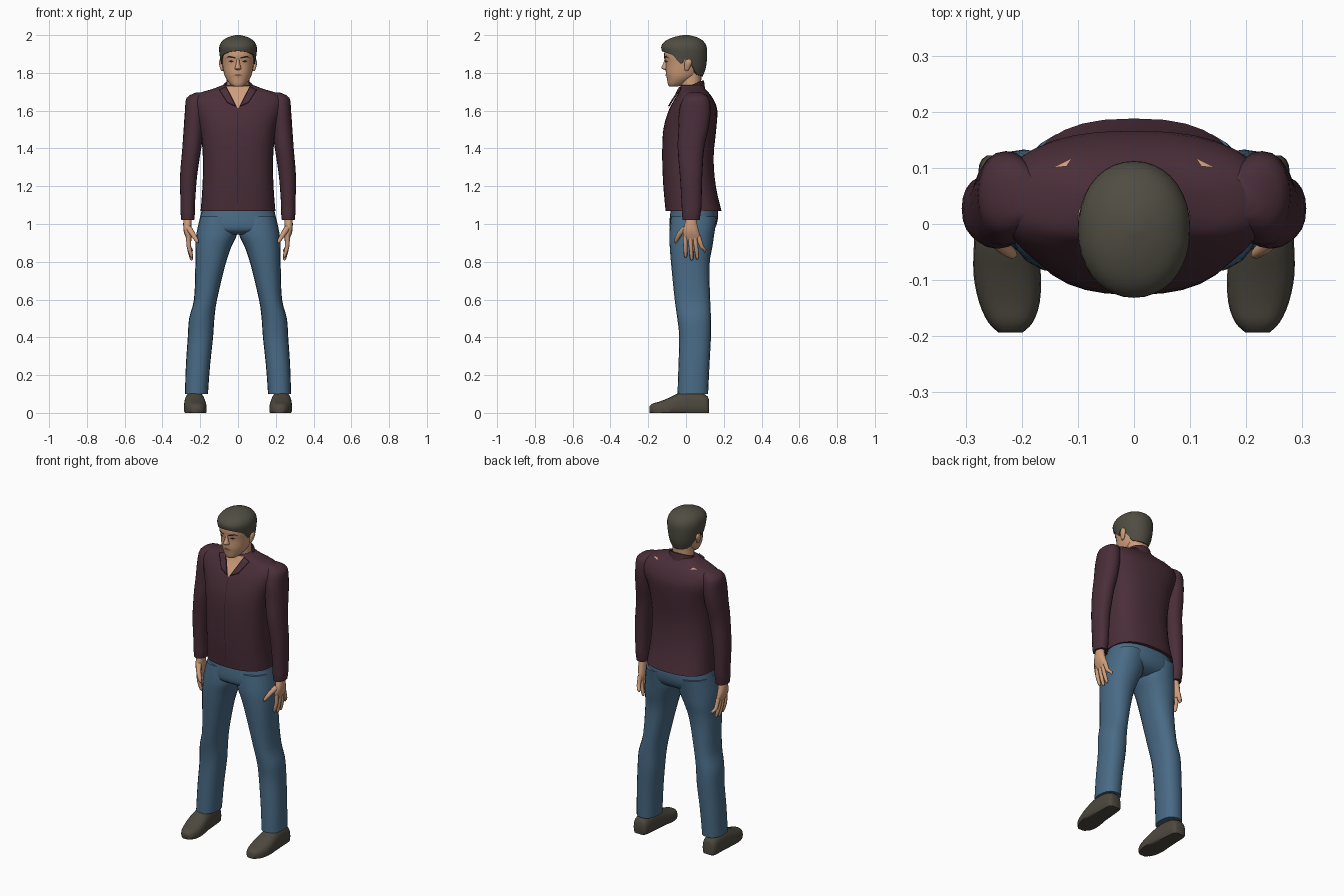
import bpy, bmesh, math
from mathutils import Vector
from mathutils.bvhtree import BVHTree

if "Cube" in bpy.data.objects:
    bpy.data.objects.remove(bpy.data.objects["Cube"])


def material(name, rgb):
    m = bpy.data.materials.new(name)
    m.use_nodes = True
    m.diffuse_color = (*rgb, 1)
    m.node_tree.nodes["Principled BSDF"].inputs["Base Color"].default_value = (*rgb, 1)
    return m


SHIRT = material("maroon cloth", (.068, .027, .04))
SEAM = material("dark seam", (.025, .01, .014))
JEANS = material("blue denim", (.066, .145, .235))
SKIN = material("skin", (.62, .34, .2))
HAIR = material("brown grey hair", (.08, .075, .055))
SHOE = material("dark leather", (.075, .066, .05))
DARK = material("eye brown", (.03, .016, .012))
LIPS = material("lips", (.3, .12, .085))


def finish(name, bm, mat, recalc=True):
    if recalc:
        bmesh.ops.recalc_face_normals(bm, faces=bm.faces)
    me = bpy.data.meshes.new(name)
    bm.to_mesh(me)
    bm.free()
    for p in me.polygons:
        p.use_smooth = True
    me.set_sharp_from_angle(angle=math.radians(55))
    me.materials.append(mat)
    ob = bpy.data.objects.new(name, me)
    bpy.context.collection.objects.link(ob)
    return ob


def spline(rows, steps=3):
    """Smooth curve through rows of numbers."""
    out = []
    last = len(rows) - 1
    for i in range(last):
        a, b, c, d = (rows[min(max(j, 0), last)] for j in (i - 1, i, i + 1, i + 2))
        for k in range(steps):
            t = k / steps
            out.append([q + .5 * t * (r - p + t * (2 * p - 5 * q + 4 * r - s + t * (3 * (q - r) + s - p)))
                        for p, q, r, s in zip(a, b, c, d)])
    return out + [list(rows[last])]


def skin_rings(bm, rings, cap=True):
    vs = [[bm.verts.new(p) for p in r] for r in rings]
    n = len(vs[0])
    for a, b in zip(vs, vs[1:]):
        for i in range(n):
            bm.faces.new((a[i], a[(i + 1) % n], b[(i + 1) % n], b[i]))
    if cap:
        bm.faces.new(vs[0])
        bm.faces.new(vs[-1])


def oval(n, power):
    for i in range(n):
        a = math.tau * i / n
        c, s = math.cos(a), math.sin(a)
        yield (math.copysign(abs(c) ** (2 / power), c), math.copysign(abs(s) ** (2 / power), s))


def loft(name, rows, mat, side=1, n=20, power=2.2, along_y=False):
    """Rows: height, centre x, half width, low and high edge of the other axis."""
    bm = bmesh.new()
    rings = []
    for t, cx, rx, lo, hi in spline(rows):
        ring = []
        for c, s in oval(n, power):
            u, v = side * (cx + rx * c), (lo + hi) / 2 + (hi - lo) / 2 * s
            ring.append((u, t, max(v, 0)) if along_y else (u, v, t))
        rings.append(ring)
    skin_rings(bm, rings)
    return finish(name, bm, mat)


def tube(bm, pts, radii, n=8):
    rows = spline([(*p, r) for p, r in zip(pts, radii)], 2)
    axis = (Vector(pts[-1]) - Vector(pts[0])).normalized()
    u = axis.orthogonal().normalized()
    v = axis.cross(u)
    skin_rings(bm, [[Vector(r[:3]) + r[3] * (u * c + v * s) for c, s in oval(n, 2)] for r in rows])


def patch(name, target, outline, mat, down=False, lift=.004, cuts=4, thick=0):
    """Thin plate laid on the target from the front, or from above."""
    src = bmesh.new()
    src.from_mesh(target.data)
    tree = BVHTree.FromBMesh(src)
    src.free()
    ray = Vector((0, 0, -1)) if down else Vector((0, 1, 0))
    bm = bmesh.new()
    bm.faces.new([bm.verts.new((u, v, 3) if down else (u, -1, v)) for u, v in outline])
    bmesh.ops.subdivide_edges(bm, edges=bm.edges[:], cuts=cuts, use_grid_fill=True)
    bmesh.ops.triangulate(bm, faces=bm.faces[:])
    for v in bm.verts:
        hit = tree.ray_cast(v.co, ray)[0]
        if hit:
            v.co = hit - ray * lift
    bm.normal_update()
    bmesh.ops.reverse_faces(bm, faces=[f for f in bm.faces if f.normal.dot(ray) > 0])
    ob = finish(name, bm, mat, False)
    if thick:
        mod = ob.modifiers.new("thickness", "SOLIDIFY")
        mod.thickness = thick
    return ob


# Shirt body
shirt = loft("shirt_body", [
    (1.07, 0, .198, -.108, .188), (1.2, 0, .188, -.12, .158), (1.35, 0, .186, -.126, .146),
    (1.5, 0, .2, -.12, .16), (1.6, 0, .232, -.092, .166), (1.655, 0, .243, -.064, .148),
    (1.69, 0, .212, -.042, .125), (1.715, 0, .135, -.034, .102), (1.735, 0, .082, -.026, .09)],
    SHIRT, n=32, power=2.5)

# Open neck, placket seam and torn holes
patch("open_neck", shirt, [(-.06, 1.727), (.06, 1.727), (.003, 1.615), (-.003, 1.615)], SKIN, lift=.006)
patch("placket_seam", shirt, [(-.002, 1.11), (.001, 1.11), (.001, 1.6), (-.002, 1.6)], SEAM, lift=.002, cuts=9)
for s, side in ((1, "left"), (-1, "right")):
    patch(side + "_shoulder_tear", shirt, [(s * .11, .118), (s * .12, .103), (s * .146, .1)],
          SKIN, down=True, lift=.005)
    patch(side + "_collar_flap", shirt,
          [(s * .064, 1.728), (s * .1, 1.712), (s * .055, 1.645), (s * .012, 1.625)],
          SHIRT, lift=.014, thick=.008)

# Collar band, high at the back and open at the front
bm = bmesh.new()
bands = []
for k, spread in ((0, 1.12), (1, 1), (1, .9), (0, .9)):
    band = []
    for i in range(25):
        a = math.radians(-52 + 284 * i / 24)
        top = 1.738 + .022 * math.sin(a)
        band.append(bm.verts.new((.076 * spread * math.cos(a), .033 + .062 * spread * math.sin(a),
                                  top if k else 1.705)))
    bands.append(band)
for a, b in zip(bands, bands[1:]):
    for i in range(24):
        bm.faces.new((a[i], a[i + 1], b[i + 1], b[i]))
finish("collar_band", bm, SHIRT)

# Neck and head
loft("neck", [(1.64, 0, .06, -.015, .075), (1.7, 0, .064, -.022, .08), (1.75, 0, .06, -.03, .08),
              (1.82, 0, .06, -.03, .085)], SKIN)
head = loft("head", [
    (1.728, 0, .022, -.088, -.045), (1.738, 0, .04, -.095, -.01), (1.77, 0, .064, -.101, .045),
    (1.8, 0, .075, -.107, .075), (1.85, 0, .084, -.108, .095), (1.9, 0, .09, -.116, .1),
    (1.95, 0, .083, -.1, .09), (1.98, 0, .05, -.05, .05)], SKIN, n=28, power=2.15)
loft("nose", [(1.815, 0, .009, -.108, -.09), (1.822, 0, .017, -.127, -.09), (1.832, 0, .015, -.13, -.09),
              (1.855, 0, .009, -.119, -.09), (1.885, 0, .008, -.113, -.09)], SKIN, n=10)

# Face details
patch("mouth", head, [(-.026, 1.787), (0, 1.781), (.026, 1.787), (.006, 1.795), (-.006, 1.795)], LIPS, lift=.003)
for s, side in ((1, "left"), (-1, "right")):
    patch(side + "_eye", head, [(s * .02, 1.86), (s * .035, 1.855), (s * .052, 1.861), (s * .036, 1.868)],
          DARK, lift=.003)
    patch(side + "_eyebrow", head, [(s * .014, 1.876), (s * .05, 1.882), (s * .066, 1.877), (s * .048, 1.891),
                                    (s * .014, 1.883)], DARK, lift=.004)
    loft(side + "_ear", [(1.81, .083, .005, -.005, .01), (1.825, .086, .009, -.008, .02),
                         (1.855, .09, .011, -.008, .032), (1.872, .09, .006, 0, .025)], SKIN, s, n=10)


# Hair shell with a shaped hairline
def lookup(table, x):
    for a, b in zip(table, table[1:]):
        if x <= b[0]:
            t = max(0, (x - a[0]) / (b[0] - a[0]))
            return [p + (q - p) * t for p, q in zip(a, b)]
    return table[-1]


hairline = [(-1, 1.915), (-.6, 1.897), (-.4, 1.88), (-.3, 1.842), (-.1, 1.85), (0, 1.872),
            (.25, 1.868), (.4, 1.82), (.65, 1.79), (1, 1.782)]
volume = spline([(1.78, .068, -.1, .088), (1.83, .086, -.115, .106), (1.9, .098, -.124, .112),
                 (1.94, .099, -.131, .109), (1.97, .083, -.108, .09), (1.99, .05, -.062, .055),
                 (2.0, .012, -.015, .014)], 5)
bm = bmesh.new()
rings = []
for k in range(-1, 15):
    ring = []
    for c, s in oval(36, 2.1):
        low = lookup(hairline, s)[1]
        t = max(k, 0) / 14
        z = low + (2.0 - low) * (1 - (1 - t) ** 1.6)
        _, rx, front, back = lookup(volume, z)
        shrink = .86 if k < 0 else 1
        ring.append((shrink * rx * c, (front + back) / 2 + shrink * (back - front) / 2 * s, z))
    rings.append(ring)
skin_rings(bm, rings)
finish("hair", bm, HAIR)

# Trouser seat
loft("trouser_seat", [(1.12, 0, .185, -.075, .155), (1.06, 0, .195, -.083, .17), (1.0, 0, .208, -.088, .163),
                      (.965, 0, .2, -.08, .14), (.945, 0, .14, -.05, .1)], JEANS, n=28, power=2.4)

for s, side in ((1, "left"), (-1, "right")):
    # Sleeve and cuff
    loft(side + "_sleeve", [
        (1.695, .195, .03, .015, .085), (1.668, .222, .05, -.015, .12), (1.6, .228, .053, -.036, .13),
        (1.5, .235, .053, -.04, .118), (1.4, .245, .05, -.044, .096), (1.25, .262, .045, -.032, .086),
        (1.1, .266, .038, -.023, .082), (1.06, .266, .038, -.022, .078), (1.02, .266, .034, -.018, .072)],
        SHIRT, s)
    # Hand
    loft(side + "_palm", [(1.04, .266, .022, .002, .052), (1.0, .268, .022, -.008, .06),
                          (.96, .266, .021, -.018, .07), (.925, .26, .015, -.015, .078),
                          (.905, .257, .008, -.005, .072)], SKIN, s, n=14)
    bm = bmesh.new()
    for y0, y1, tip in ((-.004, -.002, .822), (.022, .03, .808), (.046, .06, .812), (.066, .1, .85)):
        tube(bm, [(s * .262, y0, .935), (s * .26, (y0 + y1) / 2, .88), (s * .247, y1, tip + .012),
                  (s * .245, y1, tip)], [.013, .0115, .009, .003])
    tube(bm, [(s * .262, -.002, .98), (s * .242, -.032, .95), (s * .218, -.053, .912),
              (s * .212, -.056, .9)], [.016, .014, .01, .003])
    finish(side + "_fingers", bm, SKIN)
    # Trouser leg
    loft(side + "_trouser_leg", [
        (1.04, .105, .095, -.08, .165), (.95, .112, .108, -.088, .15), (.88, .13, .095, -.086, .14),
        (.78, .147, .079, -.078, .124), (.6, .172, .061, -.06, .128), (.5, .192, .067, -.046, .132),
        (.4, .199, .067, -.036, .132), (.25, .212, .064, -.04, .124), (.1, .22, .061, -.045, .117)],
        JEANS, s, power=2.3)
    # Shoe with a flat sole
    loft(side + "_shoe", [
        (.122, .232, .03, -.01, .07), (.105, .232, .044, -.03, .095), (.04, .23, .05, -.035, .115),
        (-.03, .229, .056, -.035, .108), (-.09, .226, .06, -.03, .08), (-.14, .222, .054, -.025, .06),
        (-.175, .22, .04, -.02, .05), (-.193, .22, .022, -.005, .035)],
        SHOE, s, power=2.6, along_y=True)
